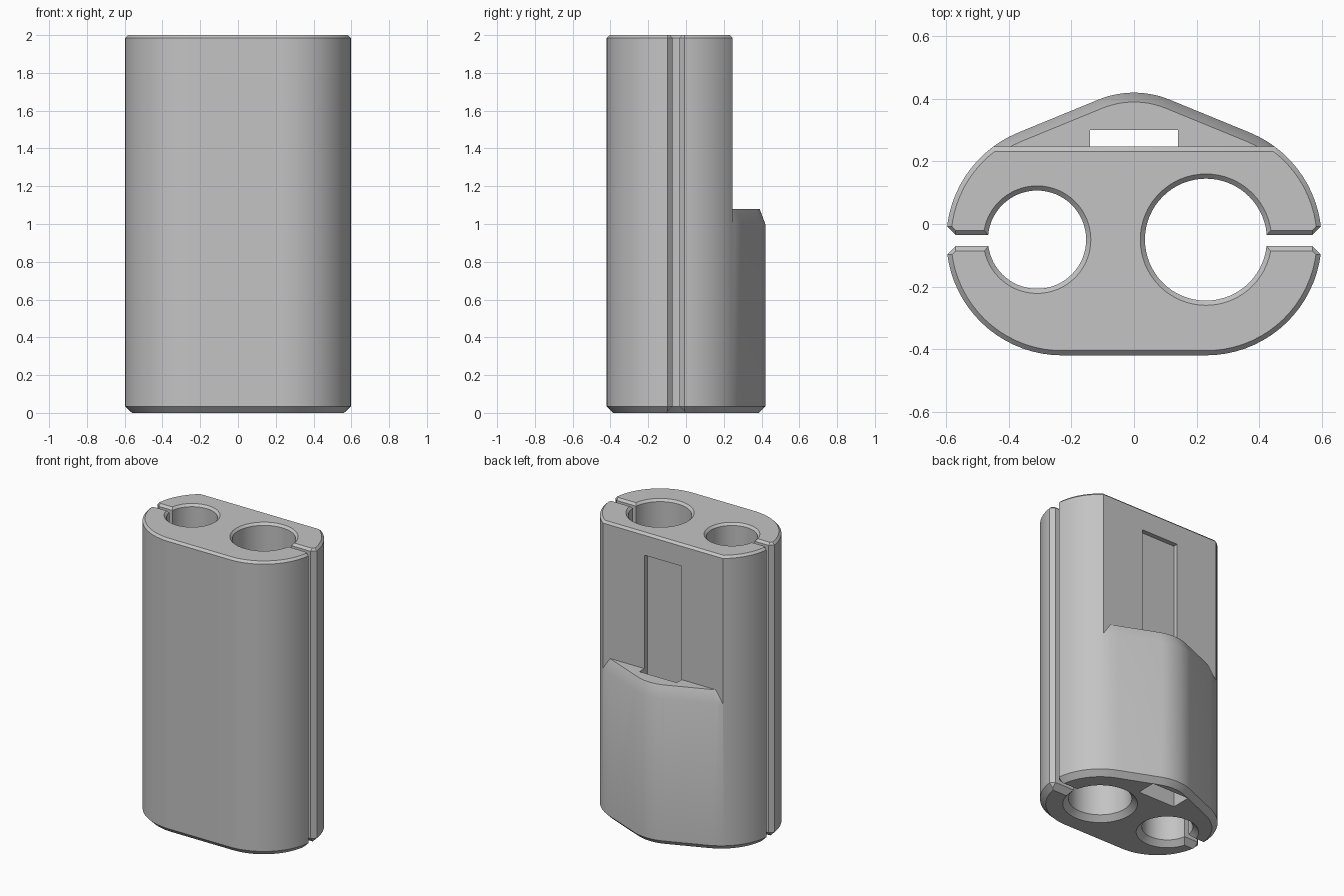
import bpy, bmesh
from math import sin, cos, radians, pi

if "Cube" in bpy.data.objects:
    bpy.data.objects.remove(bpy.data.objects["Cube"])

CY = -0.05      # y of the two bores and the rounded ends
FLAT = 0.247    # y of the flat upper back


def arc(cx, cy, r, a0, a1, n):
    return [(cx + r * cos(radians(a0 + (a1 - a0) * i / n)),
             cy + r * sin(radians(a0 + (a1 - a0) * i / n))) for i in range(n + 1)]


def outline(d):
    """Rounded triangle-backed outline, moved inward by d."""
    t = 67.7
    return (arc(0.23, CY, 0.37 - d, -90, t, 32)
            + arc(0, 0.12, 0.30 - d, t, 180 - t, 14)
            + arc(-0.23, CY, 0.37 - d, 180 - t, 270, 32))


def make(name, bm):
    bmesh.ops.recalc_face_normals(bm, faces=bm.faces)
    mesh = bpy.data.meshes.new(name)
    bm.to_mesh(mesh)
    bm.free()
    ob = bpy.data.objects.new(name, mesh)
    bpy.context.collection.objects.link(ob)
    return ob


def loft(name, rings):
    """Closed solid through equal-length rings of 3D points."""
    bm = bmesh.new()
    rows = [[bm.verts.new(p) for p in ring] for ring in rings]
    for low, high in zip(rows, rows[1:]):
        for i in range(len(low)):
            j = (i + 1) % len(low)
            bm.faces.new((low[i], low[j], high[j], high[i]))
    bm.faces.new(rows[0][::-1])
    bm.faces.new(rows[-1])
    return make(name, bm)


def stack(name, section, levels):
    """Loft of section(offset) over (height, offset) levels."""
    return loft(name, [[(x, y, z) for x, y in section(d)] for z, d in levels])


def prism(name, profile, half):
    """Side profile of (y, z) points stretched along x."""
    return loft(name, [[(x, y, z) for y, z in profile] for x in (-half, half)])


def cut(ob, cutter):
    mod = ob.modifiers.new("cut", 'BOOLEAN')
    mod.operation = 'DIFFERENCE'
    mod.solver = 'EXACT'
    mod.object = cutter
    bpy.context.view_layer.objects.active = ob
    bpy.ops.object.modifier_apply(modifier=mod.name)
    bpy.data.objects.remove(cutter)


# Main body with chamfered ends
body = stack("holder_body", outline, [(0, 0.035), (0.035, 0), (1.985, 0), (2, 0.015)])

# Flat upper back, leaving a tapered ledge
back = prism("back_cutter", [(FLAT, 0.95), (FLAT, 1.985), (FLAT - 0.03, 2.015),
                             (0.6, 2.015), (0.6, 0.95)], 0.8)
cut(back, stack("ledge", outline, [(0.92, -0.03), (1.08, 0.03)]))
cut(body, back)

# Bores and side slits, both flared at the ends
FLARE = [(-0.01, 0.045), (0.035, 0), (1.985, 0), (2.01, 0.025)]
for side, cx, r in ((1, 0.23, 0.195), (-1, -0.31, 0.157)):
    cut(body, stack("bore", lambda d: arc(cx, CY, r + d, 0, 354.375, 63), FLARE))

    def slit(d):
        w = 0.018 + d
        half = [(cx, w), (side * 0.57, w), (side * 0.65, w + 0.08)]
        return [(x, CY - 0.003 + y) for x, y in half] + \
               [(x, CY - 0.003 - y) for x, y in half[::-1]]

    cut(body, stack("slit", slit, FLARE))

# Back recess running down through the ledge, widened at the bottom
cut(body, prism("slot", [(0.215, -0.05), (0.215, 1.85), (0.30, 1.85),
                         (0.30, 0.12), (0.35, 0), (0.37, -0.05)], 0.14))

# Grey plastic
mat = bpy.data.materials.new("grey plastic")
mat.use_nodes = True
grey = (0.55, 0.55, 0.55, 1)
mat.diffuse_color = grey
mat.node_tree.nodes["Principled BSDF"].inputs["Base Color"].default_value = grey
body.data.materials.clear()
body.data.materials.append(mat)

bpy.ops.object.select_all(action='DESELECT')
body.select_set(True)
bpy.context.view_layer.objects.active = body
bpy.ops.object.shade_smooth_by_angle(angle=radians(30))
